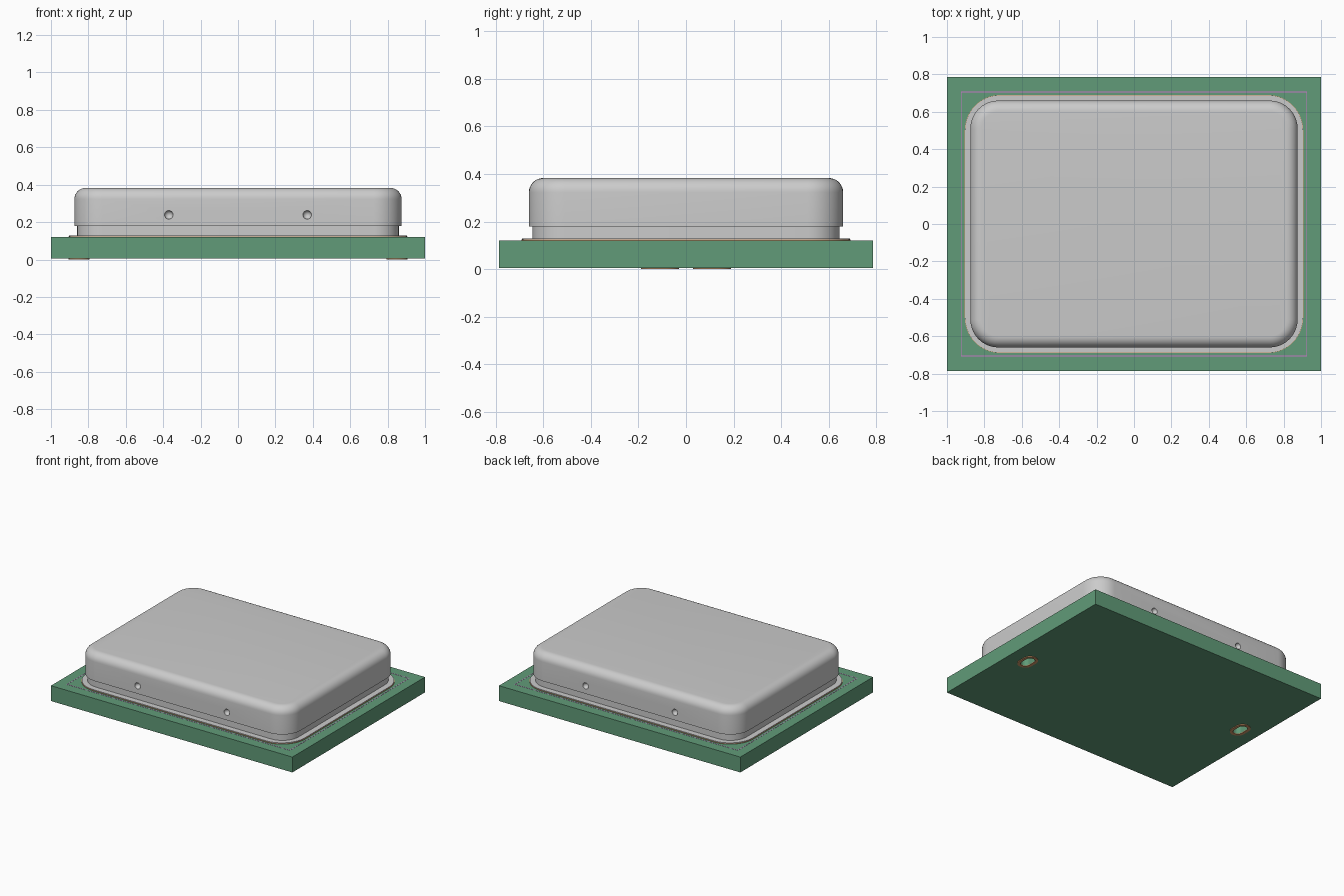
import bpy, bmesh, math

if "Cube" in bpy.data.objects:
    bpy.data.objects.remove(bpy.data.objects["Cube"])


def material(name, color):
    m = bpy.data.materials.new(name)
    m.diffuse_color = (*color, 1)
    m.use_nodes = True
    m.node_tree.nodes["Principled BSDF"].inputs["Base Color"].default_value = m.diffuse_color
    return m


GREEN = material("board_green", (0.12, 0.33, 0.19))
COPPER = material("copper", (0.65, 0.33, 0.15))
MAGENTA = material("outline_magenta", (0.6, 0.2, 0.6))


def rounded(hx, hy, r, z, cx=0, cy=0, n=10):
    """Rounded rectangle outline at height z (sharp corners if r is 0)."""
    if r == 0:
        return [(cx + sx * hx, cy + sy * hy, z)
                for sx, sy in ((1, 1), (-1, 1), (-1, -1), (1, -1))]
    pts = []
    for k, (sx, sy) in enumerate(((1, 1), (-1, 1), (-1, -1), (1, -1))):
        for i in range(n + 1):
            a = math.pi / 2 * (k + i / n)
            pts.append((cx + sx * (hx - r) + r * math.cos(a),
                        cy + sy * (hy - r) + r * math.sin(a), z))
    return pts


def loft(name, loops, mat=None, ring=False):
    """Skin stacked outlines; cap the ends, or join last to first for a ring."""
    bm = bmesh.new()
    rows = [[bm.verts.new(p) for p in loop] for loop in loops]
    pairs = list(zip(rows, rows[1:])) + ([(rows[-1], rows[0])] if ring else [])
    for a, b in pairs:
        for i in range(len(a)):
            j = (i + 1) % len(a)
            bm.faces.new((a[i], a[j], b[j], b[i]))
    if not ring:
        bm.faces.new(rows[0][::-1])
        bm.faces.new(rows[-1])
    bmesh.ops.recalc_face_normals(bm, faces=bm.faces)
    me = bpy.data.meshes.new(name)
    bm.to_mesh(me)
    bm.free()
    ob = bpy.data.objects.new(name, me)
    bpy.context.collection.objects.link(ob)
    if mat:
        me.materials.append(mat)
    return ob


def flat_ring(name, outer, inner, z0, z1, mat=None, c=(0, 0)):
    return loft(name, [rounded(*outer, z0, *c), rounded(*outer, z1, *c),
                       rounded(*inner, z1, *c), rounded(*inner, z0, *c)], mat, True)


def activate(ob):
    bpy.ops.object.select_all(action='DESELECT')
    ob.select_set(True)
    bpy.context.view_layer.objects.active = ob


def cut(ob, cutter):
    mod = ob.modifiers.new("cut", 'BOOLEAN')
    mod.operation, mod.solver, mod.object = 'DIFFERENCE', 'EXACT', cutter
    activate(ob)
    bpy.ops.object.modifier_apply(modifier=mod.name)
    bpy.data.objects.remove(cutter)


def smooth(ob):
    activate(ob)
    bpy.ops.object.shade_smooth_by_angle(angle=math.radians(30))


# Circuit board with two slots and their underside pads
board = loft("board", [rounded(1, 0.785, 0, 0.005), rounded(1, 0.785, 0, 0.12)], GREEN)
for side, label in ((1, "right"), (-1, "left")):
    c = (side * 0.85, side * -0.11)
    cut(board, loft("slot_cutter", [rounded(0.033, 0.058, 0.033, -0.1, *c),
                                    rounded(0.033, 0.058, 0.033, 0.3, *c)]))
    smooth(flat_ring("slot_pad_" + label, (0.055, 0.08, 0.055),
                     (0.033, 0.058, 0.033), 0, 0.005, COPPER, c))

# Printed outline around the can
flat_ring("board_outline", (0.925, 0.708, 0), (0.921, 0.704, 0), 0.1195, 0.121, MAGENTA)

# Copper land and metal flange under the can
smooth(flat_ring("solder_land", (0.905, 0.69, 0.19), (0.8, 0.585, 0.1), 0.12, 0.124, COPPER))
smooth(flat_ring("can_flange", (0.903, 0.688, 0.188), (0.8, 0.585, 0.1), 0.124, 0.129))

# Recessed lower wall of the can
smooth(loft("can_base", [rounded(0.86, 0.645, 0.135, 0.124),
                         rounded(0.86, 0.645, 0.135, 0.185)]))

# Cap with a rounded top edge
R, TOP = 0.06, 0.383
loops = [rounded(0.875, 0.66, 0.15, 0.18)]
for i in range(9):
    a = math.pi / 2 * i / 8
    d = R * (1 - math.cos(a))
    loops.append(rounded(0.875 - d, 0.66 - d, 0.15 - d, TOP - R + R * math.sin(a)))
cap = loft("can_cap", loops)

# Dimples on the front and back walls
for x in (-0.37, 0.37):
    for y in (-0.66, 0.66):
        bpy.ops.mesh.primitive_uv_sphere_add(segments=24, ring_count=12, radius=0.023,
                                             location=(x, y, 0.239))
        cut(cap, bpy.context.object)
smooth(cap)
